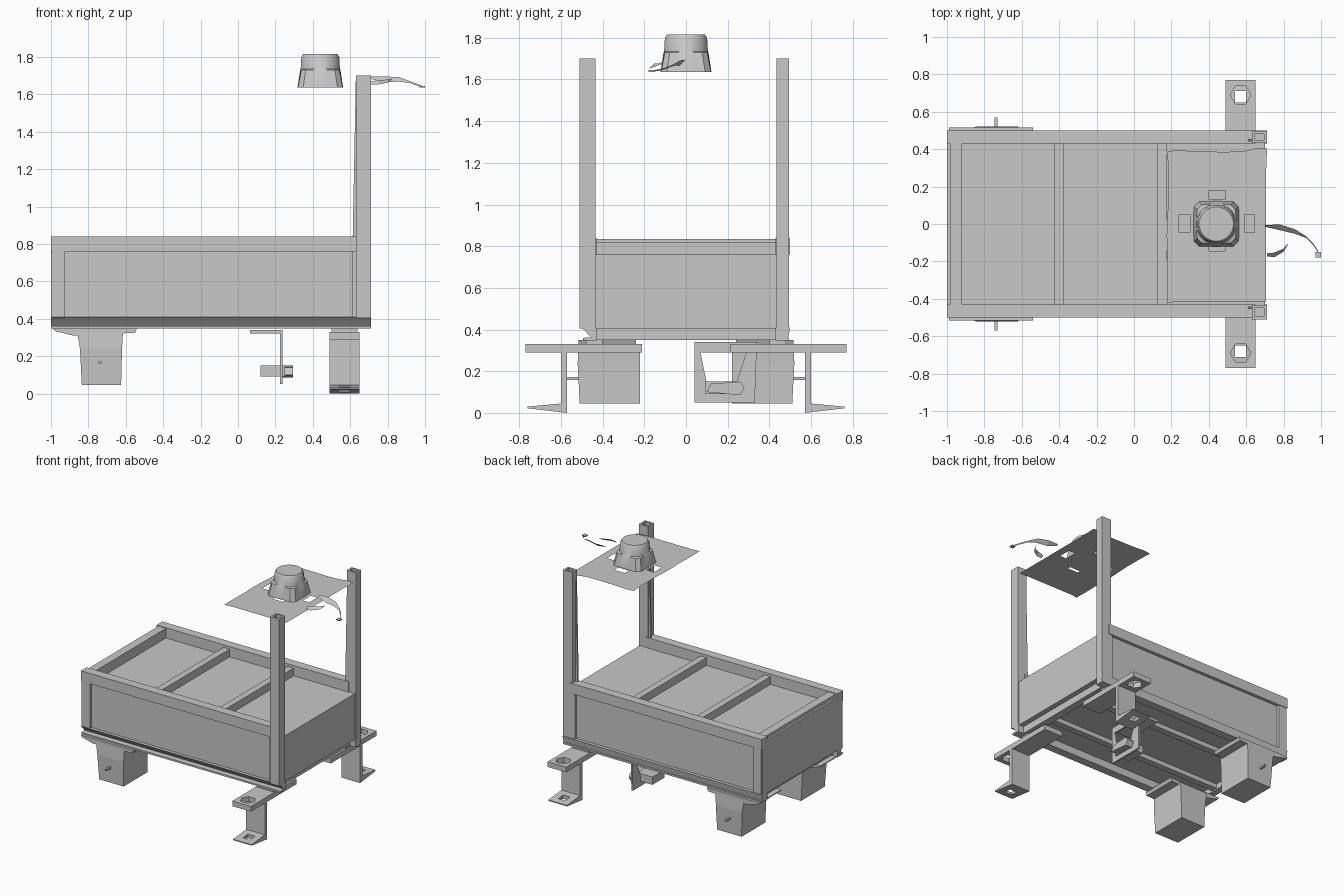
import bpy, bmesh, math, random
from mathutils import Vector

random.seed(4)
cube = bpy.data.objects.get("Cube")
if cube:
    bpy.data.objects.remove(cube, do_unlink=True)

GREY = (0.58, 0.58, 0.58, 1)
mat = bpy.data.materials.new("plain grey")
mat.use_nodes = True
mat.diffuse_color = GREY
mat.node_tree.nodes["Principled BSDF"].inputs["Base Color"].default_value = GREY


def finish(name, bm, closed=True):
    if closed:
        bmesh.ops.recalc_face_normals(bm, faces=bm.faces)
    mesh = bpy.data.meshes.new(name)
    bm.to_mesh(mesh)
    bm.free()
    mesh.materials.append(mat)
    obj = bpy.data.objects.new(name, mesh)
    bpy.context.collection.objects.link(obj)
    return obj


def box(name, x, y, z):
    bm = bmesh.new()
    bmesh.ops.create_cube(bm, size=1)
    for v in bm.verts:
        v.co = Vector([a[0] + (c + 0.5) * (a[1] - a[0]) for a, c in zip((x, y, z), v.co)])
    return finish(name, bm)


def prism(name, points, axis, lo, hi):
    """Extrude a 2D outline along an axis (0 = x, 1 = y, 2 = z)."""
    bm = bmesh.new()
    verts = []
    for p in points:
        co = list(p)
        co.insert(axis, lo)
        verts.append(bm.verts.new(co))
    face = bm.faces.new(verts)
    moved = bmesh.ops.extrude_face_region(bm, geom=[face])["geom"]
    step = Vector([hi - lo if i == axis else 0 for i in range(3)])
    bmesh.ops.translate(bm, vec=step, verts=[g for g in moved if isinstance(g, bmesh.types.BMVert)])
    return finish(name, bm)


def loft(name, rings):
    bm = bmesh.new()
    loops = [[bm.verts.new(p) for p in ring] for ring in rings]
    n = len(loops[0])
    for a, b in zip(loops, loops[1:]):
        for i in range(n):
            bm.faces.new((a[i], a[(i + 1) % n], b[(i + 1) % n], b[i]))
    bm.faces.new(loops[0])
    bm.faces.new(loops[-1])
    return finish(name, bm)


def cut(obj, cutter):
    """Subtract a cutter, bake the result and drop the cutter."""
    mod = obj.modifiers.new("hole", "BOOLEAN")
    mod.operation = "DIFFERENCE"
    mod.solver = "EXACT"
    mod.object = cutter
    graph = bpy.context.evaluated_depsgraph_get()
    mesh = bpy.data.meshes.new_from_object(obj.evaluated_get(graph))
    obj.modifiers.clear()
    obj.data = mesh
    bpy.data.objects.remove(cutter, do_unlink=True)


def span(s, a, b):
    return tuple(sorted((s * a, s * b)))


def quad_ring(s, x0, x1, y0, y1, z):
    return [(x0, s * y0, z), (x1, s * y0, z), (x1, s * y1, z), (x0, s * y1, z)]


# Tray body
box("tray_body", (-0.97, 0.7), (-0.475, 0.475), (0.405, 0.76))
box("end_panel", (-1, -0.975), (-0.49, 0.49), (0.4, 0.81))
box("end_top_rail", (-0.985, -0.92), (-0.45, 0.45), (0.74, 0.835))
box("low_end_beam", (0.6, 0.66), (-0.43, 0.43), (0.35, 0.41))

# Dividers on the tray, and stiffeners beneath it
for x in (-0.425, 0.125):
    box("cross_beam", (x, x + 0.052), (-0.45, 0.45), (0.74, 0.82))
box("floor_end_beam", (-0.96, -0.91), (-0.45, 0.45), (0.36, 0.41))
for y in (-0.2, 0.2):
    box("floor_runner", (-0.95, 0.62), (y - 0.025, y + 0.025), (0.37, 0.41))

# Side frames, feet and uprights on both sides
for s, side in ((-1, "front"), (1, "back")):
    outer = 0.51 if s < 0 else 0.495
    box(side + "_top_rail", (-1, 0.65), span(s, 0.43, 0.5), (0.76, 0.84))
    box(side + "_corner_post", (-0.99, -0.925), span(s, 0.45, 0.495), (0.4, 0.77))
    box(side + "_inner_stile", (0.61, 0.64), span(s, 0.45, 0.49), (0.4, 0.77))
    inset = 0.455 if s < 0 else 0.49
    prism(side + "_bottom_rail", [(s * 0.43, 0.41), (s * 0.5, 0.41), (s * inset, 0.362),
                                  (s * 0.495, 0.36), (s * 0.495, 0.347), (s * 0.43, 0.347)], 0, -1, 0.71)

    # Hollow upright
    post = box(side + "_upright", (0.63, 0.71), span(s, 0.435, outer), (0.405, 1.7))
    cut(post, box("post_cutter", (0.645, 0.695), span(s, 0.45, outer - 0.015), (1.2, 1.8)))
    prism(side + "_upright_flange", [(0.612, 0.77), (0.64, 0.77), (0.64, 1.69), (0.63, 1.69)],
          1, *span(s, 0.44, 0.455))

    # Foot bracket with hexagonal hole
    arm = box(side + "_bracket_arm", (0.49, 0.65), span(s, 0.21, 0.77), (0.29, 0.33))
    hexagon = [(0.57 + 0.055 * math.cos(math.radians(60 * i)),
                s * 0.69 + 0.055 * math.sin(math.radians(60 * i))) for i in range(6)]
    cut(arm, prism("hex_cutter", hexagon, 2, 0.2, 0.4))
    box(side + "_bracket_leg", (0.49, 0.65), span(s, 0.57, 0.6), (0.01, 0.3))
    foot = prism(side + "_foot", [(s * 0.57, 0), (s * 0.76, 0.022), (s * 0.76, 0.03), (s * 0.6, 0.045),
                                  (s * 0.57, 0.045)], 0, 0.49, 0.65)
    cut(foot, box("foot_cutter", (0.54, 0.6), span(s, 0.65, 0.71), (-0.1, 0.1)))
    box(side + "_arm_spacer", (0.5, 0.64), span(s, 0.4, 0.48), (0.32, 0.36))

    # Tapered wheel housing, its mounting plate and axle stub
    loft(side + "_wheel_housing", [quad_ring(s, -0.835, -0.625, 0.22, 0.51, 0.045),
                                   quad_ring(s, -0.845, -0.62, 0.22, 0.52, 0.24),
                                   quad_ring(s, -0.86, -0.615, 0.22, 0.515, 0.33)])
    prism(side + "_housing_plate", [(-0.99, 0.35), (-0.98, 0.335), (-0.88, 0.31), (-0.55, 0.325), (-0.54, 0.35)],
          1, *span(s, 0.24, 0.515))
    box(side + "_axle_stub", (-0.745, -0.73), span(s, 0.5, 0.57), (0.158, 0.173))

# Hanging centre bracket with a trapezoid window and pin
hanger = prism("hanger_plate", [(0.04, 0.05), (0.33, 0.05), (0.34, 0.33), (0.04, 0.33)], 0, 0.225, 0.238)
cut(hanger, prism("window_cutter", [(0.1, 0.14), (0.24, 0.14), (0.29, 0.29), (0.07, 0.29)], 0, 0.1, 0.4))
box("hanger_top", (0.065, 0.238), (0.04, 0.34), (0.32, 0.34))
box("hanger_pin_block", (0.12, 0.25), (0.09, 0.24), (0.09, 0.15))
prism("hanger_pin", [(0.1, 0.1), (0.26, 0.085), (0.28, 0.12), (0.26, 0.15), (0.12, 0.14)], 0, 0.235, 0.295)

# Ragged canopy sheet with openings around the cap
xs = [0.18, 0.24, 0.3, 0.4, 0.49, 0.59, 0.645, 0.707]
ys = [-0.415, -0.3, -0.145, -0.115, -0.045, 0.05, 0.13, 0.18, 0.3, 0.395]
openings = {(1, 4), (5, 4), (3, 2), (3, 6)}
bm = bmesh.new()
grid = {}
for i, x in enumerate(xs):
    for j, y in enumerate(ys):
        ragged = i == 0 or j == len(ys) - 1
        wobble = random.uniform(-0.012, 0.012) if ragged else 0
        grid[i, j] = bm.verts.new((x + wobble * 0.5, y + wobble, 1.637))
for i in range(len(xs) - 1):
    for j in range(len(ys) - 1):
        if (i, j) not in openings:
            bm.faces.new((grid[i, j], grid[i + 1, j], grid[i + 1, j + 1], grid[i, j + 1]))
finish("canopy_sheet", bm, False)


# Cap: flared square skirt rising to a round crown
def cap_ring(half, z, squareness, n=24):
    pts = []
    for i in range(n):
        a = 2 * math.pi * (i + 0.5) / n
        c, q = math.cos(a), math.sin(a)
        k = half * ((1 - squareness) + squareness * min(1 / max(abs(c), abs(q)), 1.3))
        pts.append((0.44 + k * c, k * q, z))
    return pts


cap = loft("cap", [cap_ring(0.122, 1.637, 0.9), cap_ring(0.108, 1.73, 0.7), cap_ring(0.106, 1.735, 0.1),
                   cap_ring(0.102, 1.8, 0), cap_ring(0.092, 1.815, 0)])
bpy.context.view_layer.objects.active = cap
cap.select_set(True)
bpy.ops.object.shade_smooth_by_angle(angle=math.radians(30))


# Loose curled strips beside the upright
def strip(name, points, widths, rise):
    bm = bmesh.new()
    pairs = []
    for (x, y, z), w in zip(points, widths):
        pairs.append((bm.verts.new((x, y - w, z - w * rise)), bm.verts.new((x, y + w, z + w * rise))))
    for a, b in zip(pairs, pairs[1:]):
        bm.faces.new((a[0], b[0], b[1], a[1]))
    finish(name, bm, False)


strip("curled_strip", [(0.7, -0.01, 1.69), (0.78, -0.018, 1.68), (0.86, -0.04, 1.68), (0.92, -0.07, 1.665),
                       (0.96, -0.11, 1.65), (0.985, -0.15, 1.642)], [0.005, 0.015, 0.012, 0.005, 0.005, 0.004], 1)
strip("small_crescent", [(0.71, -0.165, 1.66), (0.75, -0.165, 1.665), (0.8, -0.14, 1.67), (0.82, -0.11, 1.68)],
      [0.008, 0.012, 0.008, 0.004], 1)
box("strip_tip", (0.97, 1), (-0.18, -0.15), (1.637, 1.645))
